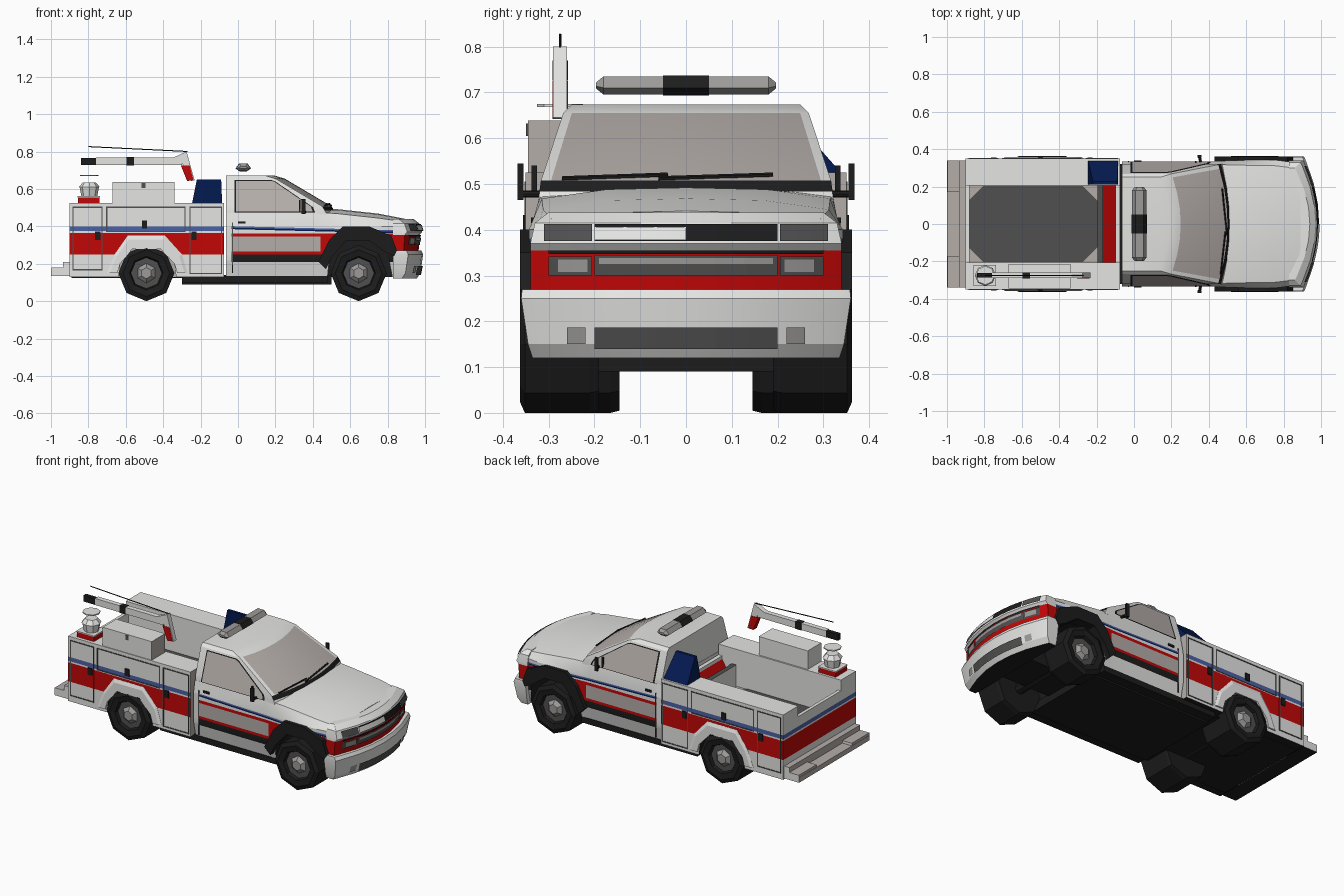
import bpy, bmesh, math
from mathutils import Vector, Matrix

cube = bpy.data.objects.get("Cube")
if cube:
    bpy.data.objects.remove(cube, do_unlink=True)

# Materials
COLOURS = {"white": (.78, .78, .77), "red": (.54, .002, .002), "stripe_blue": (.07, .12, .38),
           "dark_blue": (.001, .01, .08), "black": (.012, .012, .012), "dark_grey": (.08, .08, .08),
           "mid_grey": (.34, .33, .32), "warm_grey": (.46, .42, .40)}
NAMES, MATS = list(COLOURS), []
for key, rgb in COLOURS.items():
    m = bpy.data.materials.new(key)
    m.use_nodes = True
    m.diffuse_color = (*rgb, 1)
    bsdf = m.node_tree.nodes["Principled BSDF"]
    bsdf.inputs["Base Color"].default_value = (*rgb, 1)
    bsdf.inputs["Roughness"].default_value = .6
    MATS.append(m)


# Helpers
def finish(name, bm, mat):
    bmesh.ops.recalc_face_normals(bm, faces=bm.faces)
    me = bpy.data.meshes.new(name)
    for m in MATS:
        me.materials.append(m)
    for f in bm.faces:
        f.material_index = NAMES.index(mat)
    bm.to_mesh(me)
    bm.free()
    ob = bpy.data.objects.new(name, me)
    bpy.context.collection.objects.link(ob)
    return ob


def loft(name, rings, mat):
    bm = bmesh.new()
    vs = [[bm.verts.new(p) for p in r] for r in rings]
    n = len(vs[0])
    for a, b in zip(vs, vs[1:]):
        for i in range(n):
            bm.faces.new((a[i], a[(i + 1) % n], b[(i + 1) % n], b[i]))
    bm.faces.new(vs[0])
    bm.faces.new(vs[-1])
    return finish(name, bm, mat)


def box(name, x0, x1, y0, y1, z0, z1, mat):
    return loft(name, [[(x0, y0, z), (x1, y0, z), (x1, y1, z), (x0, y1, z)] for z in (z0, z1)], mat)


def prism(name, pts, y0, y1, mat):
    return loft(name, [[(x, y, z) for x, z in pts] for y in (y0, y1)], mat)


def sheet(name, pts, mat, normal):
    bm = bmesh.new()
    bm.faces.new([bm.verts.new(p) for p in pts])
    ob = finish(name, bm, mat)
    if ob.data.polygons[0].normal.dot(Vector(normal)) < 0:
        ob.data.flip_normals()


def rod(name, a, b, r, mat, r2=None, sides=8):
    a, b = Vector(a), Vector(b)
    bm = bmesh.new()
    mtx = Matrix.Translation((a + b) / 2) @ (b - a).to_track_quat('Z', 'Y').to_matrix().to_4x4()
    bmesh.ops.create_cone(bm, cap_ends=True, segments=sides, radius1=r,
                          radius2=r if r2 is None else r2, depth=(b - a).length, matrix=mtx)
    finish(name, bm, mat)


def bowed(xf, w, bow, y):
    return xf - bow * (y / w) ** 2


def shell(name, rows, back, bow, mat):
    fr = (-1, -.93, -.6, -.3, 0, .3, .6, .93, 1)
    return loft(name, [[(back, -w, z)] + [(bowed(xf, w, bow, f * w), f * w, z) for f in fr]
                       + [(back, w, z)] for z, xf, w in rows], mat)


def nose_plate(name, y0, y1, low, high, mat, out=.005):
    """Thin strip following the curved nose; low and high are (z, x)."""
    bm = bmesh.new()
    ys = [y0 + (y1 - y0) * i / 6 for i in range(7)]
    rows = [[bm.verts.new((bowed(x, .34, .08, y) + out, y, z)) for y in ys] for z, x in (low, high)]
    for i in range(6):
        bm.faces.new((rows[0][i], rows[0][i + 1], rows[1][i + 1], rows[1][i]))
    ob = finish(name, bm, mat)
    if ob.data.polygons[0].normal.x < 0:
        ob.data.flip_normals()


def stripe(ob, planes, rule):
    bm = bmesh.new()
    bm.from_mesh(ob.data)
    for co, no in planes:
        bmesh.ops.bisect_plane(bm, geom=bm.verts[:] + bm.edges[:] + bm.faces[:], plane_co=co, plane_no=no)
    for f in bm.faces:
        f.material_index = NAMES.index(rule(f.calc_center_median(), f.normal))
    bm.to_mesh(ob.data)
    bm.free()


def cut(ob, pts, y0, y1):
    cutter = prism("arch_cutter", pts, y0, y1, "black")
    cutter.hide_render = True
    mod = ob.modifiers.new("arch", 'BOOLEAN')
    mod.operation, mod.solver, mod.object = 'DIFFERENCE', 'EXACT', cutter
    with bpy.context.temp_override(object=ob, active_object=ob, selected_objects=[ob]):
        bpy.ops.object.modifier_apply(modifier=mod.name)
    bpy.data.objects.remove(cutter, do_unlink=True)


def frame(name, x0, x1, z0, z1, y, s):
    t, a, b = .006, y * s, (y + .003) * s
    for i, (p, q, u, v) in enumerate(((x0, x1, z0, z0 + t), (x0, x1, z1 - t, z1),
                                      (x0, x0 + t, z0, z1), (x1 - t, x1, z0, z1))):
        box(f"{name}_edge_{i}", p, q, a, b, u, v, "dark_grey")


UP = (0, 0, 1)
level = lambda *zs: [((0, 0, z), UP) for z in zs]
band = lambda z: "red" if .25 < z < .365 else "stripe_blue" if .375 < z < .4 else "white"
F_ARCH = [(.47, .05), (.49, .24), (.57, .34), (.70, .34), (.80, .26), (.84, .05)]
R_ARCH = [(-.65, .05), (-.63, .2), (-.565, .28), (-.415, .28), (-.34, .2), (-.32, .05)]

# Cab lower body and hood
rings = []
for x, w, ys, zs, zc in ((-.065, .335, .322, .47, .47), (.42, .335, .32, .475, .485), (.53, .34, .315, .468, .488),
                         (.75, .343, .312, .444, .464), (.89, .325, .295, .424, .437)):
    half = [(w - .02, .13), (w, .22), (w, .40), (ys, zs), (ys * .55, zc)]
    rings.append([(x, y, z) for y, z in half] + [(x, 0, zc + .004)] + [(x, -y, z) for y, z in reversed(half)])
body = loft("cab_body", rings, "white")


def body_rule(c, n):
    slope = c.z + .025 * c.x
    if n.z < -.6:
        return "black"
    if n.x < -.6 or c.x < -.035:
        return "white"
    if .384 < slope < .4 and abs(n.y) > .6:
        return "stripe_blue" if slope > .392 else "dark_blue"
    if .21 < c.z < .25:
        return "black"
    if .25 < c.z < .363:
        return "warm_grey" if c.x < .44 and .266 < c.z < .345 else "red"
    return "white"


stripe(body, level(.21, .25, .266, .345, .363) + [((0, 0, z), (.025, 0, 1)) for z in (.384, .392, .4)]
       + [((x, 0, 0), (1, 0, 0)) for x in (-.035, .44)], body_rule)

# Roof, pillars and windscreen
cabin = shell("cab_roof", [(.46, .525, .322), (.484, .515, .32), (.507, .5, .317), (.655, .25, .268), (.673, .19, .25)],
              -.063, .05, "white")
stripe(cabin, [], lambda c, n: "black" if n.x > .2 and .484 < c.z < .507 else
       "warm_grey" if n.x > .3 and .507 < c.z < .655 and abs(c.y) < .25 else "white")

# Nose with coloured bands, and front bumper
nose = shell("nose", [(.26, .965, .34), (.355, .972, .34), (.37, .985, .34), (.415, .97, .33), (.438, .94, .30)],
             .83, .08, "white")
stripe(nose, [], lambda c, n: "red" if c.z < .355 and abs(n.z) < .8 else "white")
bumper = shell("front_bumper", [(.12, .955, .335), (.15, .975, .345), (.25, .99, .36), (.27, .98, .358)],
               .83, .08, "white")
stripe(bumper, [], lambda c, n: "black" if n.z < -.8 else "white")
nose_plate("upper_grille", -.2, .2, (.375, .984), (.412, .973), "black")
nose_plate("upper_grille_bar", -.2, 0, (.378, .984), (.406, .975), "white", out=.008)
nose_plate("grille_gap", -.3, .3, (.347, .972), (.355, .974), "black")
nose_plate("lower_grille", -.2, .2, (.30, .968), (.345, .972), "dark_grey")
nose_plate("lower_grille_bar", -.19, .19, (.325, .97), (.338, .971), "mid_grey", out=.008)
nose_plate("bumper_intake", -.2, .2, (.14, .973), (.187, .983), "dark_grey")
for s, side in ((1, "left"), (-1, "right")):
    nose_plate(f"{side}_headlight", .205 * s, .31 * s, (.375, .984), (.412, .972), "dark_grey")
    nose_plate(f"{side}_lower_lamp", .205 * s, .3 * s, (.30, .968), (.342, .972), "dark_grey")
    nose_plate(f"{side}_lower_lamp_lens", .215 * s, .28 * s, (.308, .968), (.335, .971), "mid_grey", out=.008)
    nose_plate(f"{side}_fog_lamp", .22 * s, .26 * s, (.15, .975), (.187, .983), "mid_grey")

# Both sides: arches, windows, mirrors, cabinets, wheels
for s, side in ((1, "left"), (-1, "right")):
    for part in (body, nose, bumper):
        cut(part, F_ARCH, .12 * s, .42 * s)
    outer = [(.43, .21), (.49, .33), (.56, .4), (.70, .4), (.82, .35), (.85, .27)]
    inner = [(.835, .24), (.79, .26), (.70, .325), (.58, .325), (.505, .24), (.47, .17)]
    prism(f"{side}_front_flare", outer + inner, .30 * s, .362 * s, "black")

    side_y = lambda z, out: s * (.318 - (z - .505) * .335 + out)
    pts = [(-.01, .478), (.40, .478), (.39, .505), (.2, .635), (.18, .643), (-.01, .643)]
    for name, k, out, mat in (("window_seal", 1.05, .003, "black"), ("window", 1, .007, "warm_grey")):
        grown = [(.16 + (x - .16) * k, .562 + (z - .562) * k) for x, z in pts]
        sheet(f"{side}_{name}", [(x, side_y(z, out), z) for x, z in grown], mat, (0, s, 0))
    box(f"{side}_window_divider", .325, .333, s * .325, s * .337, .478, .54, "black")
    box(f"{side}_mirror", .34, .36, .355 * s, .368 * s, .465, .545, "black")
    rod(f"{side}_mirror_arm", (.36, .31 * s, .478), (.35, .36 * s, .478), .008, "black")
    box(f"{side}_door_handle", .0, .04, .325 * s, .339 * s, .415, .427, "black")
    box(f"{side}_door_seam", -.032, -.027, .33 * s, .337 * s, .15, .42, "dark_grey")
    box(f"{side}_running_board", -.3, .48, .22 * s, .32 * s, .1, .135, "black")

    cab = box(f"{side}_cabinet", -.9, -.075, .205 * s, .35 * s, .13, .525, "white")
    stripe(cab, level(.25, .365, .375, .4), lambda c, n: "black" if n.z < -.6 else "warm_grey" if n.x > .6 else
           "white" if n.z > .6 or n.y * s < -.5 else band(c.z))
    cut(cab, R_ARCH, .1 * s, .4 * s)
    # Rear flare leans outwards from the cabinet side
    outer = [(-.70, .15), (-.66, .25), (-.59, .35), (-.39, .35), (-.30, .25), (-.27, .15)]
    inner = [(-.325, .15)] + R_ARCH[4:0:-1] + [(-.645, .15)]
    lip = [(x * .93 - .034, .15 + (z - .15) * .9) for x, z in outer]
    loft(f"{side}_rear_flare", [[(x, y * s, z) for x, z in edge + inner]
                                for edge, y in ((outer, .30), (outer, .351), (lip, .359))], "white")
    frame(f"{side}_rear_door", -.885, -.725, .165, .505, .35, s)
    frame(f"{side}_middle_door", -.705, -.28, .37, .505, .35, s)
    frame(f"{side}_forward_door", -.26, -.085, .145, .505, .35, s)
    for i, (x, z) in enumerate(((-.75, .35), (-.5, .41), (-.235, .35))):
        box(f"{side}_latch_{i}", x - .014, x + .014, .35 * s, .356 * s, z - .022, z + .022, "black")

    for place, x, y0 in (("front", .645, .19), ("rear", -.49, .145)):
        def ring(r, y):
            return [(x + r * math.sin(math.tau * i / 8), y * s, .15 - r * math.cos(math.tau * i / 8))
                    for i in range(8)]
        loft(f"{side}_{place}_tyre", [ring(r, y) for r, y in ((.145, y0), (.15, y0 + .02), (.15, .352),
             (.125, .363), (.09, .357), (.08, .33))], "black")
        rod(f"{side}_{place}_rim", (x, .325 * s, .15), (x, .338 * s, .15), .085, "dark_grey")
        rod(f"{side}_{place}_hub", (x, .33 * s, .15), (x, .358 * s, .15), .062, "mid_grey", .03, 6)

# Chassis and axles
box("chassis", -.3, .5, -.26, .26, .09, .14, "black")
box("bed_underside", -.89, -.08, -.3, .3, .125, .13, "black")
for place, x in (("front", .645), ("rear", -.49)):
    rod(f"{place}_axle", (x, -.3, .15), (x, .3, .15), .03, "black")

# Bed, tailgate and bulkhead
box("bed_base", -.89, -.08, -.206, .206, .13, .3, "warm_grey")
a, b, c, d = -.885, -.195, .204, .08
sheet("bed_floor", [(a, c - d, .304), (a + d, c, .304), (b - d, c, .304), (b, c - d, .304),
      (b, d - c, .304), (b - d, -c, .304), (a + d, -c, .304), (a, d - c, .304)], "dark_grey", UP)
gate = box("tailgate", -.9, -.88, -.206, .206, .13, .46, "white")
stripe(gate, level(.25, .365, .375, .4), lambda c, n: "white" if n.x > -.5 else band(c.z))
bulkhead = box("bed_bulkhead", -.195, -.165, -.206, .206, .3, .43, "white")
stripe(bulkhead, [], lambda c, n: "dark_grey" if n.z > .5 else "white")
prism("bulkhead_slope", [(-.165, .33), (-.165, .3), (-.1, .3), (-.1, .44)], -.206, .206, "red")
box("bed_front_wall", -.1, -.075, -.206, .206, .13, .46, "white")

# Rear step bumper
for name, x0, x1, y0, y1, z0, z1 in (("rear_step", -1, -.9, -.34, .34, .135, .165),
                                     ("rear_step_riser", -.935, -.9, -.34, .34, .165, .21),
                                     ("left_step_pad", -.998, -.935, .17, .34, .165, .18),
                                     ("right_step_pad", -.998, -.935, -.34, -.17, .165, .18)):
    step = box(name, x0, x1, y0, y1, z0, z1, "warm_grey")
    stripe(step, [], lambda c, n: "white" if abs(n.y) > .5 else "black" if n.z < -.5 else "warm_grey")

# Equipment on the cabinets
toolbox = box("toolbox", -.67, -.34, -.345, -.215, .525, .638, "white")
stripe(toolbox, [], lambda c, n: "warm_grey" if n.x > .5 else "white")
box("toolbox_latch", -.515, -.495, -.349, -.345, .605, .632, "dark_grey")
loft("blue_locker", [[(-.245, .21, .525), (-.085, .21, .525), (-.085, .338, .525), (-.245, .338, .525)],
                     [(-.22, .21, .65), (-.09, .21, .65), (-.09, .228, .65), (-.22, .228, .65)]], "dark_blue")

# Crane
Y = -.275
box("crane_base", -.855, -.74, Y - .055, Y + .055, .525, .555, "red")
box("crane_base_lid", -.857, -.738, Y - .057, Y + .057, .555, .561, "white")
rod("crane_drum", (-.795, Y, .56), (-.795, Y, .61), .042, "white", .052)
rod("crane_cap", (-.795, Y, .61), (-.795, Y, .635), .056, "white", .035)
rod("crane_disc", (-.795, Y, .668), (-.795, Y, .675), .05, "white")
box("crane_boom", -.76, -.3, Y - .015, Y + .015, .728, .768, "white")
box("boom_end_cap", -.84, -.755, Y - .012, Y + .012, .727, .765, "black")
box("boom_band", -.595, -.555, Y - .017, Y + .017, .726, .77, "black")
prism("boom_head", [(-.345, .768), (-.275, .80), (-.232, .645), (-.25, .642), (-.3, .74)], Y - .015, Y + .015, "white")
prism("crane_hook", [(-.305, .725), (-.258, .725), (-.238, .648), (-.272, .642)], Y - .017, Y + .017, "red")
rod("crane_cable", (-.8, Y, .826), (-.27, Y, .8), .003, "black", sides=5)

# Roof light bar with tapered ends
bar = [(-.012, .71), (.01, .695), (.045, .695), (.068, .71), (.05, .735), (.008, .735)]
scaled = lambda k, j, y: [(.028 + (x - .028) * k, y, .715 + (z - .715) * j) for x, z in bar]
loft("light_bar", [scaled(.6, .3, -.197), scaled(1, 1, -.18), scaled(1, 1, .18), scaled(.6, .3, .197)], "mid_grey")
loft("light_bar_centre", [scaled(1.05, 1.08, y) for y in (-.05, .05)], "black")

# Wipers
for i, (y0, y1) in enumerate(((-.27, -.04), (-.06, .19))):
    rod(f"wiper_{i}", (bowed(.5, .318, .05, y0), y0, .512), (bowed(.49, .318, .05, y1), y1, .52), .005, "black", sides=5)

# Soft shading on the curved panels
for ob in (body, nose, bumper, cabin):
    bpy.ops.object.select_all(action='DESELECT')
    ob.select_set(True)
    bpy.context.view_layer.objects.active = ob
    bpy.ops.object.shade_smooth_by_angle(angle=math.radians(25))
